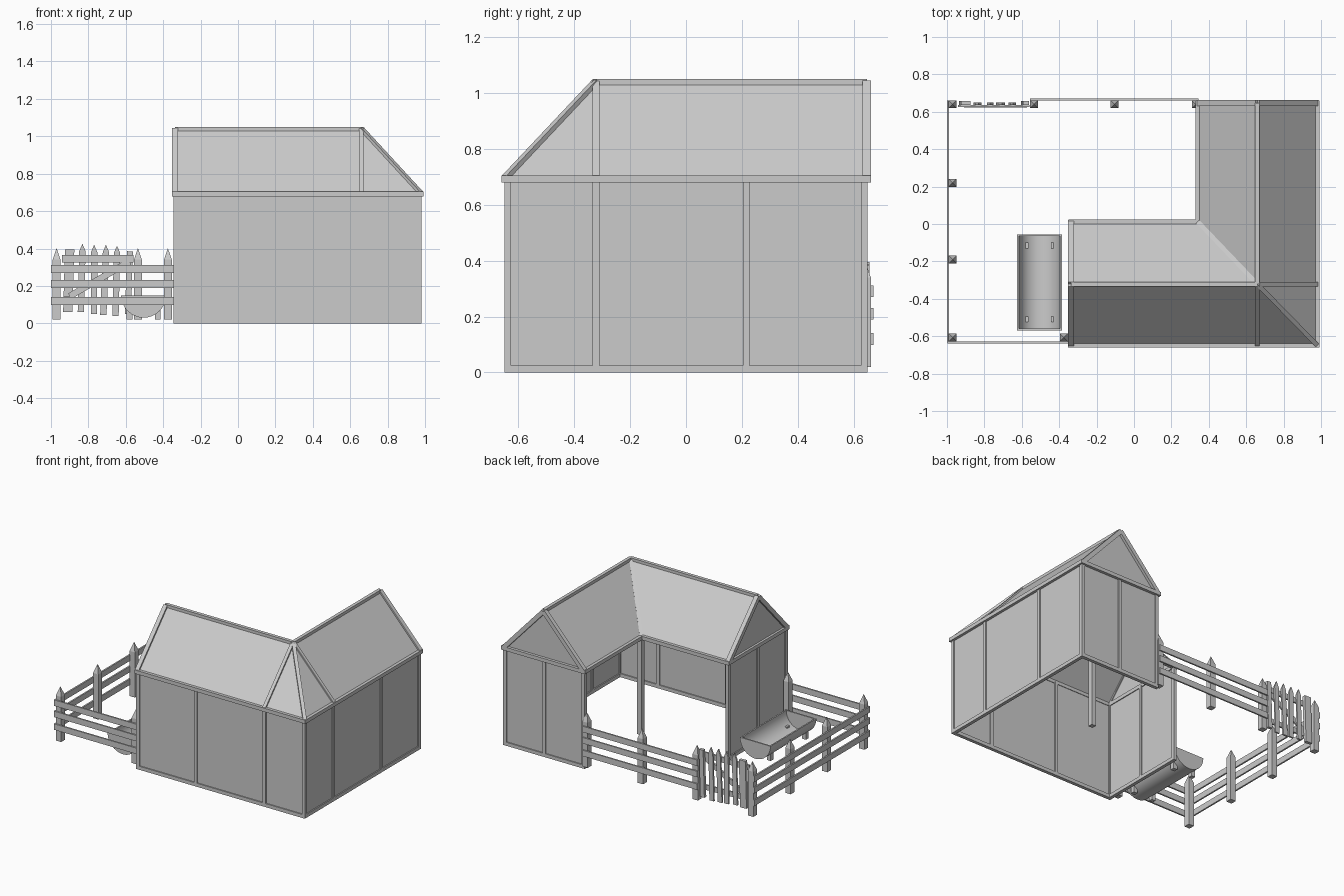
import bpy, bmesh, math
from mathutils import Vector, Matrix

if "Cube" in bpy.data.objects:
    bpy.data.objects.remove(bpy.data.objects["Cube"])

bm = bmesh.new()


def finish(name):
    """Turn everything gathered so far into one named object."""
    global bm
    bmesh.ops.recalc_face_normals(bm, faces=bm.faces)
    me = bpy.data.meshes.new(name)
    bm.to_mesh(me)
    bm.free()
    bm = bmesh.new()
    ob = bpy.data.objects.new(name, me)
    bpy.context.collection.objects.link(ob)
    return ob


def beam(p, q, w, h, ext=0.0):
    """Box from p to q, w wide sideways, h tall."""
    p, q = Vector(p), Vector(q)
    d = (q - p).normalized()
    up = Vector((0, 0, 1)) if abs(d.z) < 0.999 else Vector((0, 1, 0))
    x = up.cross(d).normalized()
    y = d.cross(x)
    m = Matrix((x, y, d)).transposed().to_4x4()
    m.translation = (p + q) / 2
    s = Matrix.Diagonal((w, h, (q - p).length + 2 * ext, 1))
    bmesh.ops.create_cube(bm, size=1, matrix=m @ s)


def slab(pts, t):
    """Flat polygon given thickness t, centred on its plane."""
    pts = [Vector(p) for p in pts]
    n = (pts[1] - pts[0]).cross(pts[2] - pts[0]).normalized() * t / 2
    a = [bm.verts.new(p + n) for p in pts]
    b = [bm.verts.new(p - n) for p in pts]
    bm.faces.new(a)
    bm.faces.new(b[::-1])
    for i in range(len(a)):
        j = (i + 1) % len(a)
        bm.faces.new((a[i], b[i], b[j], a[j]))


# Barn walls: outer long walls and gable ends, courtyard sides stay open
L, R, F, B = -0.332, 0.968, -0.638, 0.638
IX, IY = 0.352, 0.003
TOP, RX, RY, RZ = 0.69, 0.66, -0.322, 1.035
slab([(L, F, 0.01), (R, F, 0.01), (R, F, TOP), (L, F, TOP)], 0.008)
slab([(R, F, 0.01), (R, B, 0.01), (R, B, TOP), (R, F, TOP)], 0.008)
slab([(L, F, 0.01), (L, F, TOP), (L, RY, RZ), (L, IY, TOP), (L, IY, 0.01)], 0.008)
slab([(R, B, 0.01), (R, B, TOP), (RX, B, RZ), (IX, B, TOP), (IX, B, 0.01)], 0.008)
finish("wall_panels")

# Timber frame
W = 0.024
posts = [(L, F), (0.12, F), (RX, F), (R, F), (R, RY), (R, 0.215), (R, B),
         (RX, B), (IX, B), (L, RY), (L, IY)]
for x, y in posts:
    beam((x, y, 0), (x, y, TOP), W, W)
beam((IX, IY, 0), (IX, IY, TOP), 0.034, 0.034)
sills = [((L, F), (R, F)), ((R, F), (R, B)), ((L, F), (L, IY)), ((R, B), (IX, B))]
for a, b in sills:
    beam((*a, 0.0125), (*b, 0.0125), W, 0.025, W / 2)
finish("timber_frame")

# Roof: six slopes with beams along every edge
EZ = 0.692
l, r, f, b = -0.337, 0.976, -0.645, 0.647
ix, iy = 0.345, 0.008
P = (RX, RY, RZ)
A0, A1, A2 = (l, f, EZ), (l, RY, RZ), (l, iy, EZ)
B0, B1, B2 = (r, b, EZ), (RX, b, RZ), (ix, b, EZ)
O, I, FM, RM = (r, f, EZ), (ix, iy, EZ), (RX, f, EZ), (r, RY, EZ)
for face in [(A0, FM, P, A1), (FM, O, P), (O, RM, P), (RM, B0, B1, P),
             (B1, B2, I, P), (A1, P, I, A2)]:
    slab(face, 0.008)
finish("roof_panels")
for p, q in [(A0, O), (O, B0), (A2, I), (I, B2), (A0, A2), (B0, B2)]:
    beam(p, q, 0.03, 0.026, 0.014)
for p, q in [(A0, A1), (A2, A1), (B0, B1), (B2, B1)]:
    beam(p, q, 0.03, 0.03)
for p, q in [(A1, P), (P, B1), (P, O), (P, I), (P, FM), (P, RM)]:
    beam(p, q, 0.024, 0.028)
finish("roof_beams")

# Fence posts with pyramid caps
for x, y in [(-0.97, 0.64), (-0.97, 0.22), (-0.97, -0.19), (-0.97, -0.607),
             (-0.375, -0.607), (-0.535, 0.64), (-0.105, 0.64), (0.33, 0.64)]:
    beam((x, y, 0.02), (x, y, 0.34), 0.042, 0.042)
    bmesh.ops.create_cone(bm, cap_ends=True, segments=4, radius1=0.0297, radius2=0,
                          depth=0.062,
                          matrix=Matrix.Translation((x, y, 0.371)) @ Matrix.Rotation(math.pi / 4, 4, 'Z'))
finish("fence_posts")

# Fence rails on three sides
for z in (0.12, 0.21, 0.29):
    beam((-0.997, -0.634, z), (-0.34, -0.634, z), 0.011, 0.042)
    beam((-0.994, -0.634, z), (-0.994, 0.66, z), 0.011, 0.042)
    beam((-0.556, 0.665, z), (0.345, 0.665, z), 0.011, 0.042)
finish("fence_rails")

# Crooked gate: stiles, pointed pickets, two rails and a brace
beam((-0.91, 0.646, 0.06), (-0.9, 0.646, 0.395), 0.05, 0.022)
beam((-0.588, 0.646, 0.05), (-0.578, 0.646, 0.385), 0.032, 0.022)
for x, lean, z0, z1 in [(-0.84, 0.008, 0.06, 0.425), (-0.77, 0.001, 0.05, 0.42),
                        (-0.72, 0.014, 0.045, 0.42), (-0.655, 0.008, 0.04, 0.415)]:
    h = 0.017
    slab([(x - h, 0.643, z0), (x + h, 0.643, z0), (x + h + lean, 0.643, z1 - 0.04),
          (x + lean, 0.643, z1), (x - h + lean, 0.643, z1 - 0.04)], 0.012)
beam((-0.94, 0.631, 0.345), (-0.56, 0.631, 0.345), 0.011, 0.038)
beam((-0.93, 0.631, 0.125), (-0.565, 0.631, 0.115), 0.011, 0.036)
beam((-0.9, 0.629, 0.145), (-0.58, 0.629, 0.33), 0.011, 0.034)
finish("gate")

# Half-round feeding trough with closed ends
cx, cz, rad, y0, y1 = -0.505, 0.15, 0.12, -0.57, -0.055
N = 16


def arc(radius):
    return [(cx + radius * math.cos(math.pi * (1 + i / N)),
             cz + radius * math.sin(math.pi * (1 + i / N))) for i in range(N + 1)]


out, inn = arc(rad), arc(rad - 0.01)
rings = []
for pts, ya, yb in ((out, y0, y1), (inn, y0 + 0.01, y1 - 0.01)):
    a = [bm.verts.new((x, ya, z)) for x, z in pts]
    c = [bm.verts.new((x, yb, z)) for x, z in pts]
    for i in range(N):
        bm.faces.new((a[i], a[i + 1], c[i + 1], c[i]))
    bm.faces.new(a)
    bm.faces.new(c)
    rings.append((a[0], a[-1], c[-1], c[0]))
for i in range(4):
    j = (i + 1) % 4
    bm.faces.new((rings[0][i], rings[0][j], rings[1][j], rings[1][i]))
trough = finish("feeding_trough")
bpy.context.view_layer.objects.active = trough
trough.select_set(True)
bpy.ops.object.shade_smooth_by_angle(angle=math.radians(30))

# Trough feet
for x in (cx - 0.075, cx + 0.075):
    for y in (y0 + 0.06, y1 - 0.06):
        beam((x, y, 0.02), (x, y, 0.07), 0.03, 0.03)
finish("trough_feet")
